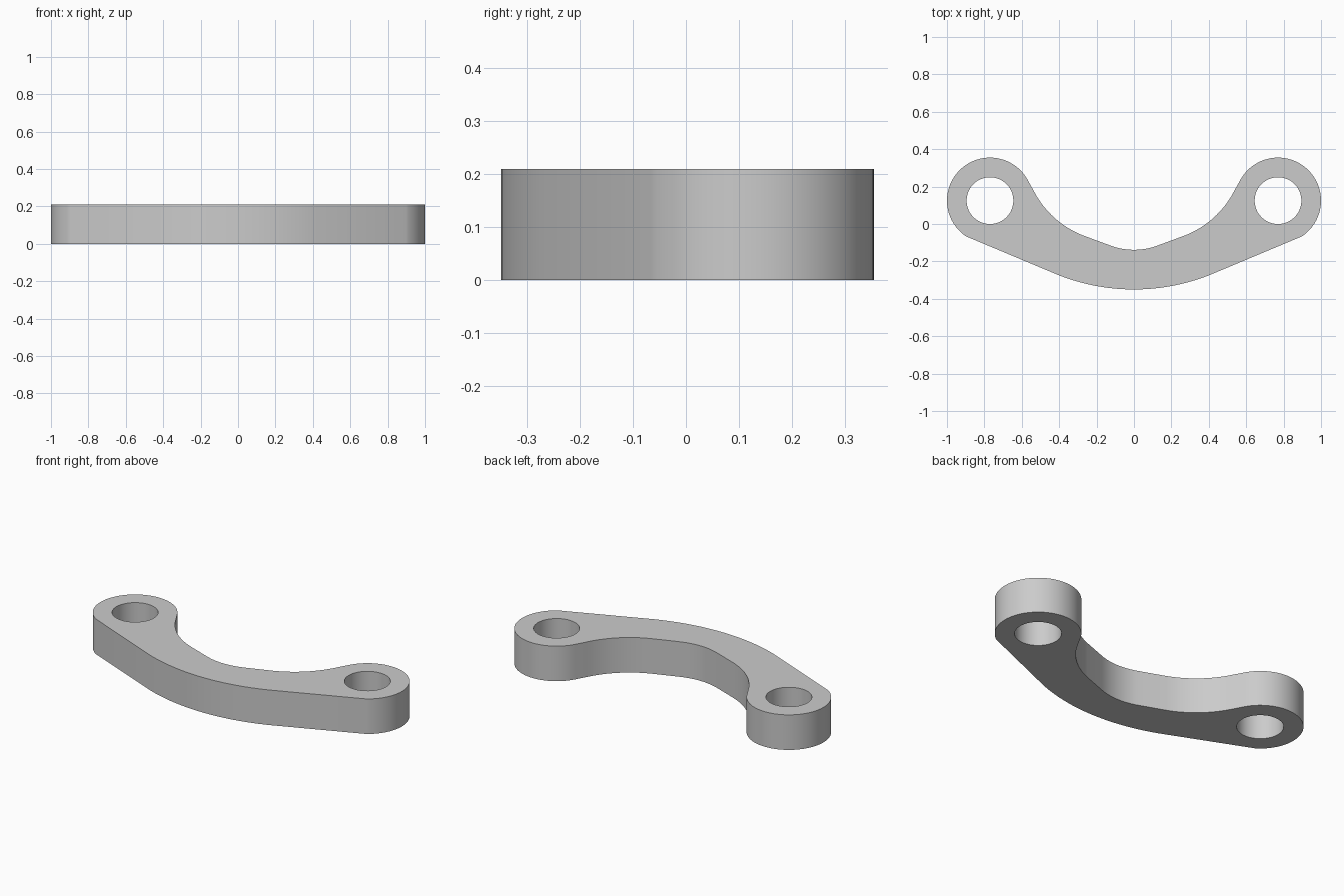
import bpy, bmesh
from math import sin, cos, pi, radians, atan2

HEIGHT = 0.21
EYE_X, EYE_Y, EYE_R, HOLE_R = 0.77, 0.125, 0.23, 0.125

cube = bpy.data.objects.get("Cube")
if cube:
    bpy.data.objects.remove(cube, do_unlink=True)


def arc(cx, cy, r, start, end, steps):
    """Points along a circular arc, angles in radians."""
    angles = [start + (end - start) * i / steps for i in range(steps + 1)]
    return [(cx + r * cos(a), cy + r * sin(a)) for a in angles]


def sweep(x, y, r, slope_from, slope_to, steps):
    """Arc bending upward from (x, y) between two slope angles in degrees."""
    a, b = radians(slope_from), radians(slope_to)
    return arc(x - r * sin(a), y + r * cos(a), r, a - pi / 2, b - pi / 2, steps)


# Right half of the outline: outer bow, eye, inner bow
outer = sweep(0, -0.35, 1.10, 0, 21.5, 12)
eye = arc(EYE_X, EYE_Y, EYE_R,
          atan2(-0.065 - EYE_Y, 0.897 - EYE_X), atan2(0.11, -0.206), 44)
inner = sweep(0.27, -0.062, 0.50, 21, 62, 16)[::-1] + sweep(0, -0.138, 0.36, 0, 21, 8)[::-1]
half = outer + eye + inner
outline = half + [(-x, y) for x, y in half[-2:0:-1]]

# Filled curve profile with two pin holes
curve = bpy.data.curves.new("link_profile", "CURVE")
curve.dimensions = "2D"
curve.fill_mode = "BOTH"
curve.extrude = HEIGHT / 2
holes = [arc(s * EYE_X, EYE_Y, HOLE_R, 0, 2 * pi, 48)[:-1] for s in (-1, 1)]
for loop in [outline] + holes:
    spline = curve.splines.new("POLY")
    spline.points.add(len(loop) - 1)
    for point, (x, y) in zip(spline.points, loop):
        point.co = (x, y, HEIGHT / 2, 1)
    spline.use_cyclic_u = True
profile = bpy.data.objects.new("link_profile", curve)
bpy.context.collection.objects.link(profile)
profile.location.z = HEIGHT / 2

# Solid link mesh from the profile
bpy.context.view_layer.update()
mesh = bpy.data.meshes.new_from_object(
    profile.evaluated_get(bpy.context.evaluated_depsgraph_get()))
bpy.data.objects.remove(profile, do_unlink=True)
bm = bmesh.new()
bm.from_mesh(mesh)
bmesh.ops.remove_doubles(bm, verts=bm.verts, dist=0.0005)
bmesh.ops.recalc_face_normals(bm, faces=bm.faces)
base = min(v.co.z for v in bm.verts)
bmesh.ops.translate(bm, verts=bm.verts, vec=(0, 0, -base))
bm.to_mesh(mesh)
bm.free()

link = bpy.data.objects.new("curved_link", mesh)
bpy.context.collection.objects.link(link)

# Plain grey metal
grey = bpy.data.materials.new("plain_grey")
grey.use_nodes = True
colour = (0.6, 0.6, 0.6, 1)
grey.diffuse_color = colour
grey.node_tree.nodes["Principled BSDF"].inputs["Base Color"].default_value = colour
mesh.materials.clear()
mesh.materials.append(grey)

bpy.ops.object.select_all(action="DESELECT")
link.select_set(True)
bpy.context.view_layer.objects.active = link
bpy.ops.object.shade_smooth_by_angle(angle=radians(30))
